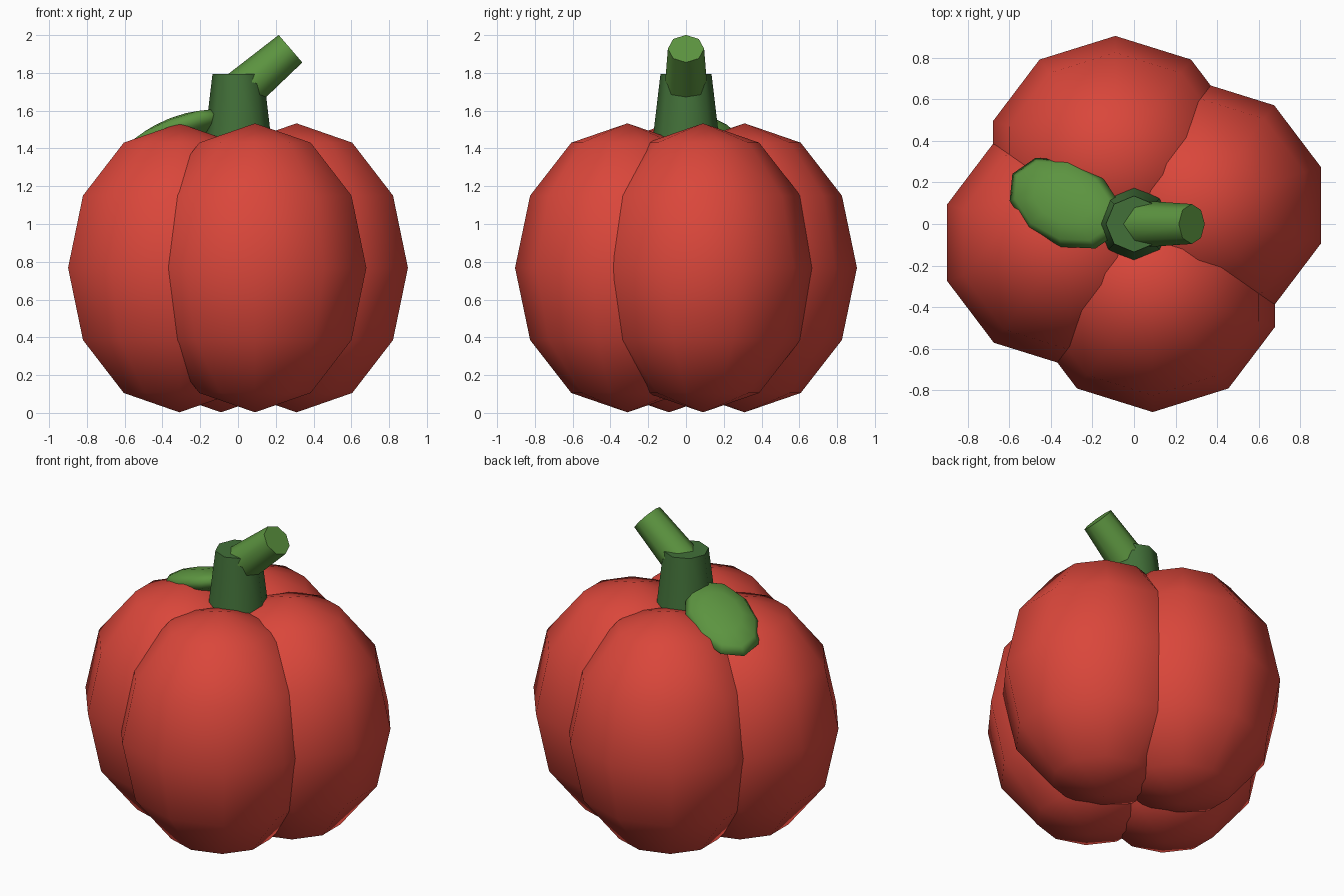
import bpy, bmesh, math
from mathutils import Matrix, Vector

if "Cube" in bpy.data.objects:
    bpy.data.objects.remove(bpy.data.objects["Cube"])


def material(name, rgb):
    m = bpy.data.materials.new(name)
    m.diffuse_color = (*rgb, 1.0)
    m.use_nodes = True
    m.node_tree.nodes["Principled BSDF"].inputs["Base Color"].default_value = m.diffuse_color
    return m


RED = material("pumpkin_red", (0.70, 0.062, 0.043))
DARK_GREEN = material("stem_green", (0.054, 0.16, 0.04))
LEAF_GREEN = material("leaf_green", (0.107, 0.296, 0.051))


def finish(name, bm, mat, sharp_angle):
    """Turn a bmesh into a smooth object, keeping edges above the angle sharp."""
    mesh = bpy.data.meshes.new(name)
    for f in bm.faces:
        f.smooth = True
    for e in bm.edges:
        e.smooth = e.calc_face_angle(0.0) < math.radians(sharp_angle)
    bm.to_mesh(mesh)
    bm.free()
    mesh.materials.append(mat)
    ob = bpy.data.objects.new(name, mesh)
    bpy.context.collection.objects.link(ob)
    return ob


def ellipsoid(name, centre, radii, mat, rotation=Matrix()):
    bm = bmesh.new()
    matrix = Matrix.Translation(centre) @ rotation @ Matrix.Diagonal((*radii, 1.0))
    bmesh.ops.create_uvsphere(bm, u_segments=10, v_segments=6, radius=1.0, matrix=matrix)
    finish(name, bm, mat, 180)


def tapered_rod(name, start, end, r_start, r_end, mat):
    """Eight-sided tapered rod between two points."""
    start, end = Vector(start), Vector(end)
    axis = end - start
    turn = Vector((0, 0, 1)).rotation_difference(axis).to_matrix().to_4x4()
    bm = bmesh.new()
    bmesh.ops.create_cone(bm, cap_ends=True, segments=8, radius1=r_start, radius2=r_end,
                          depth=axis.length,
                          matrix=Matrix.Translation((start + end) / 2) @ turn)
    finish(name, bm, mat, 60)


# Four overlapping lobes placed around the centre
for i in range(4):
    centre = Matrix.Rotation(math.pi / 2 * i, 3, 'Z') @ Vector((0.09, -0.31, 0.768))
    ellipsoid(f"lobe_{i + 1}", centre, (0.62, 0.595, 0.765), RED)

# Upright stem and the bent branch on top of it
tapered_rod("stem", (0, 0, 1.40), (0, 0, 1.795), 0.182, 0.135, DARK_GREEN)
tapered_rod("stem_branch", (-0.025, 0, 1.667), (0.278, 0, 1.928), 0.117, 0.096, LEAF_GREEN)

# Drooping leaf: long axis points out from the stem and down
leaf_turn = (Matrix.Rotation(math.radians(61), 4, 'Z')
             @ Matrix.Rotation(math.radians(-22), 4, 'X')
             @ Matrix.Rotation(math.radians(5), 4, 'Y'))
ellipsoid("leaf", (-0.33, 0.10, 1.47), (0.205, 0.315, 0.08), LEAF_GREEN, leaf_turn)
